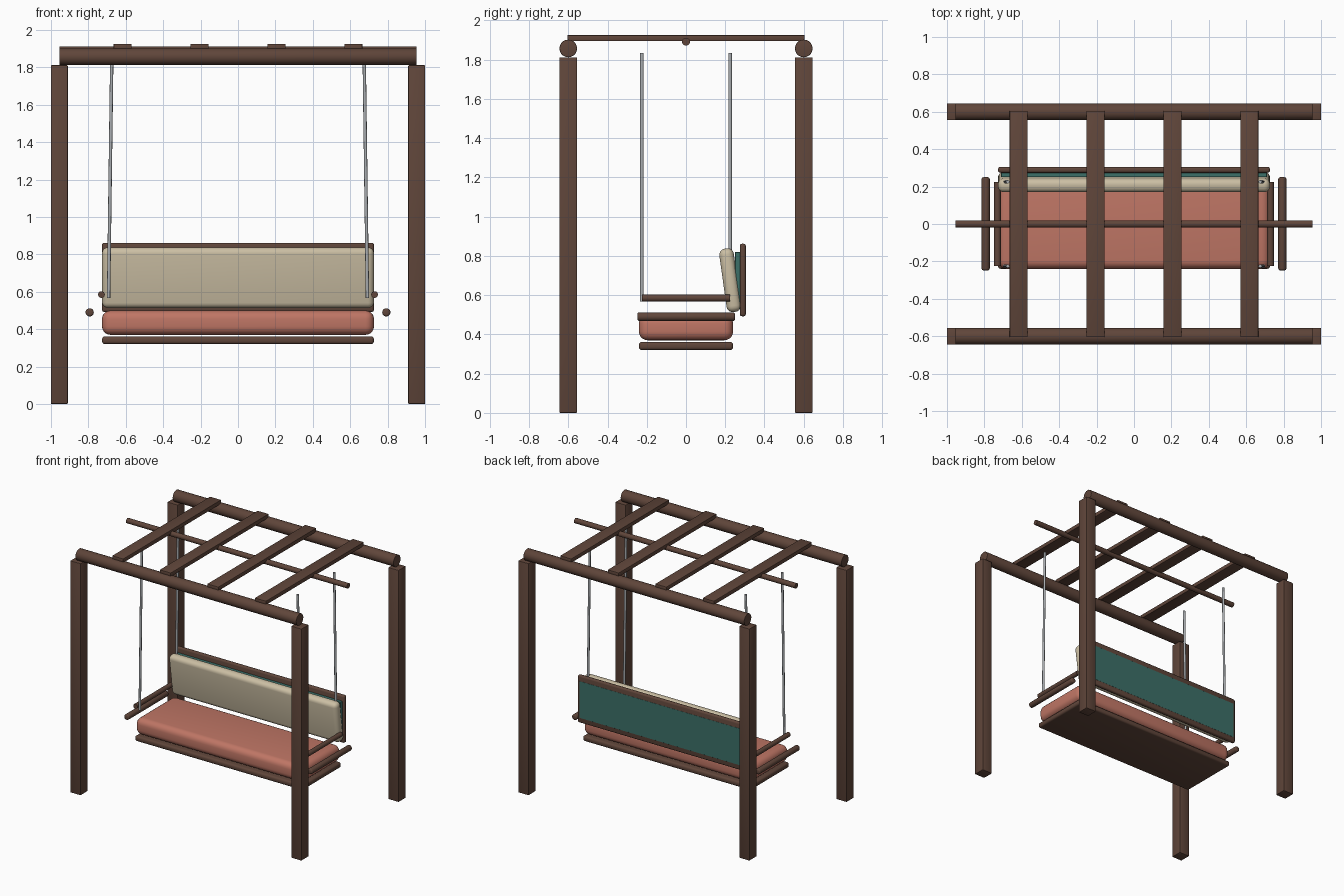
import bpy, math
from mathutils import Vector

if "Cube" in bpy.data.objects:
    bpy.data.objects.remove(bpy.data.objects["Cube"])


def material(name, rgb):
    m = bpy.data.materials.new(name)
    m.diffuse_color = (*rgb, 1)
    m.use_nodes = True
    m.node_tree.nodes["Principled BSDF"].inputs["Base Color"].default_value = m.diffuse_color
    return m


WOOD = material("wood", (0.115, 0.06, 0.042))
CORAL = material("coral_fabric", (0.52, 0.18, 0.13))
CREAM = material("cream_fabric", (0.60, 0.52, 0.37))
TEAL = material("teal_fabric", (0.045, 0.16, 0.14))
METAL = material("metal", (0.40, 0.42, 0.44))


def finish(ob, name, mat, bevel, segments):
    ob.name = name
    ob.data.materials.append(mat)
    if bevel:
        mod = ob.modifiers.new("soft_edges", 'BEVEL')
        mod.width = bevel
        mod.segments = segments
        mod.limit_method = 'ANGLE'
        mod.angle_limit = math.radians(40)
        bpy.ops.object.modifier_apply(modifier=mod.name)
    bpy.ops.object.shade_smooth_by_angle(angle=math.radians(35))
    return ob


def box(name, lo, hi, mat, bevel=0.0, segments=2):
    lo, hi = Vector(lo), Vector(hi)
    bpy.ops.mesh.primitive_cube_add(size=1, location=(lo + hi) / 2)
    ob = bpy.context.object
    ob.scale = hi - lo
    bpy.ops.object.transform_apply(location=False, rotation=False, scale=True)
    return finish(ob, name, mat, bevel, segments)


def rod(name, a, b, r, mat, bevel=0.0, sides=20):
    a, b = Vector(a), Vector(b)
    bpy.ops.mesh.primitive_cylinder_add(vertices=sides, radius=r, depth=(b - a).length,
                                        location=(a + b) / 2)
    ob = bpy.context.object
    ob.rotation_euler = (b - a).to_track_quat('Z', 'Y').to_euler()
    return finish(ob, name, mat, bevel, 3)


# Frame: four posts and two round top beams
for sy, side in ((-1, "front"), (1, "back")):
    y = 0.6 * sy
    for sx in (-1, 1):
        x = 0.955 * sx
        box(side + "_post", (x - 0.045, y - 0.045, 0), (x + 0.045, y + 0.045, 1.812), WOOD, 0.005)
    rod(side + "_beam", (-0.955, y, 1.857), (0.955, y, 1.857), 0.045, WOOD, 0.003)

# Roof slats and the swing bar below them
for x in (-0.617, -0.206, 0.206, 0.617):
    box("roof_slat", (x - 0.048, -0.605, 1.894), (x + 0.048, 0.605, 1.925), WOOD, 0.003)
rod("swing_bar", (-0.955, 0, 1.891), (0.955, 0, 1.891), 0.02, WOOD)

# Seat board and cushion
box("seat_board", (-0.727, -0.24, 0.32), (0.727, 0.24, 0.362), WOOD, 0.015, 3)
box("seat_cushion", (-0.727, -0.24, 0.37), (0.727, 0.24, 0.5), CORAL, 0.045, 5)

# Backrest: board, fabric panel and leaning cushion
box("back_board", (-0.727, 0.274, 0.492), (0.727, 0.305, 0.862), WOOD, 0.012, 3)
box("back_panel", (-0.71, 0.25, 0.53), (0.71, 0.3055, 0.82), TEAL, 0.002, 1)
cushion = box("back_cushion", (-0.727, 0.188, 0.513), (0.727, 0.262, 0.839), CREAM, 0.032, 5)
cushion.rotation_euler.x = math.radians(8)

# Arm rails and hanging rods on both sides
for sx in (-1, 1):
    rod("arm_rail", (0.73 * sx, -0.225, 0.585), (0.73 * sx, 0.225, 0.585), 0.018, WOOD)
    rod("side_rail", (0.793 * sx, -0.248, 0.49), (0.793 * sx, 0.25, 0.49), 0.022, WOOD, 0.01)
    for y in (-0.225, 0.225):
        rod("hanging_rod", (0.692 * sx, y, 0.567), (0.675 * sx, y, 1.835), 0.009, METAL, sides=12)
